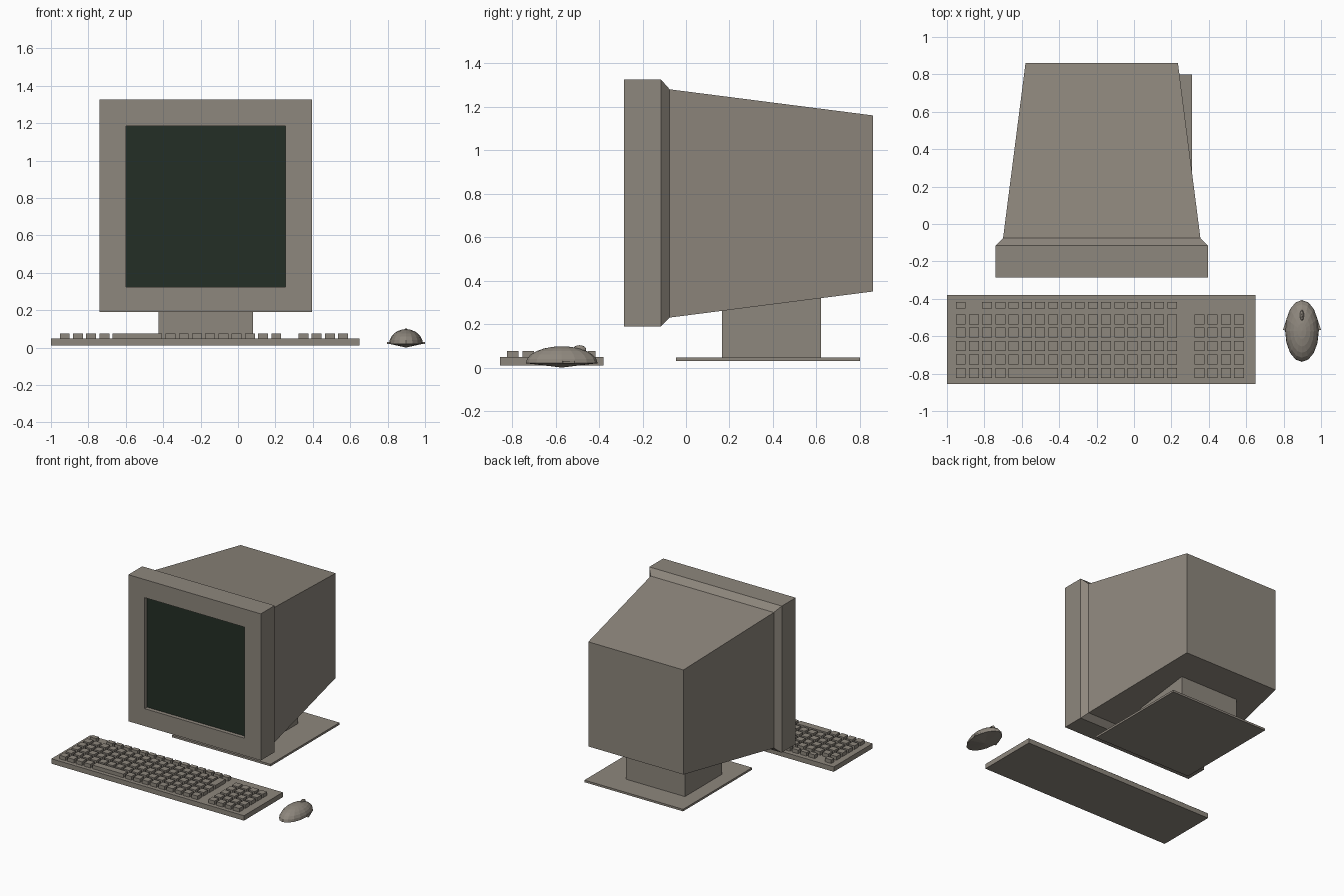
import bpy, bmesh
from mathutils import Matrix

cube = bpy.data.objects.get("Cube")
if cube:
    bpy.data.objects.remove(cube, do_unlink=True)


def material(name, rgb):
    mat = bpy.data.materials.new(name)
    mat.use_nodes = True
    mat.diffuse_color = (*rgb, 1)
    bsdf = next(n for n in mat.node_tree.nodes if n.type == 'BSDF_PRINCIPLED')
    bsdf.inputs["Base Color"].default_value = (*rgb, 1)
    return mat


PLASTIC = material("warm grey plastic", (0.27, 0.242, 0.205))
GLASS = material("dark green glass", (0.017, 0.028, 0.019))


def finish(name, bm, *mats):
    bmesh.ops.recalc_face_normals(bm, faces=bm.faces)
    mesh = bpy.data.meshes.new(name)
    bm.to_mesh(mesh)
    bm.free()
    for mat in mats or (PLASTIC,):
        mesh.materials.append(mat)
    obj = bpy.data.objects.new(name, mesh)
    bpy.context.collection.objects.link(obj)
    return obj


def add_box(bm, x, y, z):
    size = [b - a for a, b in (x, y, z)]
    mid = [(a + b) / 2 for a, b in (x, y, z)]
    bmesh.ops.create_cube(bm, size=1, matrix=Matrix.Translation(mid) @ Matrix.Diagonal((*size, 1)))


def box(name, x, y, z):
    bm = bmesh.new()
    add_box(bm, x, y, z)
    return finish(name, bm)


def add_loft(bm, rings):
    """Join equal rings of points and cap both ends; returns the first cap."""
    loops = [[bm.verts.new(p) for p in ring] for ring in rings]
    for a, b in zip(loops, loops[1:]):
        for i in range(len(a)):
            j = (i + 1) % len(a)
            bm.faces.new((a[i], a[j], b[j], b[i]))
    bm.faces.new(loops[-1])
    return bm.faces.new(loops[0])


# Monitor case: recessed screen, bezel, chamfer and tapering back in one loft
def rect(y, x0, x1, z0, z1):
    return [(x0, y, z0), (x1, y, z0), (x1, y, z1), (x0, y, z1)]


bm = bmesh.new()
screen = add_loft(bm, [
    rect(-0.255, -0.6, 0.255, 0.325, 1.185),
    rect(-0.285, -0.6, 0.255, 0.325, 1.185),
    rect(-0.285, -0.74, 0.395, 0.19, 1.325),
    rect(-0.115, -0.74, 0.395, 0.19, 1.325),
    rect(-0.075, -0.7, 0.355, 0.23, 1.28),
    rect(0.86, -0.58, 0.235, 0.35, 1.16),
])
screen.material_index = 1
finish("monitor_case", bm, PLASTIC, GLASS)

# Stand
box("stand_neck", (-0.425, 0.08), (0.165, 0.62), (0.04, 0.33))
box("stand_plate", (-0.535, 0.31), (-0.045, 0.8), (0.03, 0.046))

# Keyboard body
box("keyboard_body", (-1, 0.65), (-0.855, -0.38), (0.01, 0.048))

# Keys: a main block of 17 columns and a number pad of 4
KEY, PITCH, LEFT, PAD_LEFT = 0.053, 0.0707, -0.953, 0.323
KEY_Z = (0.045, 0.076)
rows = [(-0.451, -0.416)] + [(y - KEY, y) for y in (-0.483, -0.554, -0.626, -0.699, -0.771)]
bm = bmesh.new()
for r, row in enumerate(rows):
    for c in range(17):
        gap = r == 0 and c == 1
        space = r == 5 and 4 <= c <= 7
        tall = c == 16 and r in (1, 2)
        if not (gap or space or tall):
            x = LEFT + c * PITCH
            add_box(bm, (x, x + KEY), row, KEY_Z)
    if r:
        for c in range(4):
            x = PAD_LEFT + c * PITCH
            add_box(bm, (x, x + KEY), row, KEY_Z)
x = LEFT + 4 * PITCH
add_box(bm, (x, x + 3 * PITCH + KEY), rows[5], KEY_Z)
x = LEFT + 16 * PITCH
add_box(bm, (x, x + KEY), (rows[2][0], rows[1][1]), KEY_Z)
finish("keys", bm)

# Mouse: domed shell with a shallow pointed underside
MX, MY, MZ = 0.898, -0.572, 0.02
bm = bmesh.new()
bmesh.ops.create_uvsphere(bm, u_segments=16, v_segments=12, radius=1)
for v in bm.verts:
    if v.co.z < -0.01:
        # flatten the lower half into a cone
        flat = 1 + v.co.z
        length = v.co.xy.length
        if length > 1e-4:
            v.co.x *= flat / length
            v.co.y *= flat / length
        v.co.z *= 0.02 / 0.078
bmesh.ops.transform(bm, verts=bm.verts, matrix=Matrix.Translation((MX, MY, MZ))
                    @ Matrix.Diagonal((0.09, 0.165, 0.078, 1)))
finish("mouse_shell", bm)

# Mouse wheel
bm = bmesh.new()
bmesh.ops.create_uvsphere(bm, u_segments=12, v_segments=8, radius=1,
                          matrix=Matrix.Translation((MX, -0.49, 0.083))
                          @ Matrix.Diagonal((0.011, 0.031, 0.02, 1)))
finish("mouse_wheel", bm)

# Mouse side buttons, mirrored left and right
bm = bmesh.new()
for side in (-1, 1):
    outline = [(0.06, -0.49), (0.085, -0.515), (0.102, -0.566), (0.06, -0.575)]
    add_loft(bm, [[(MX + side * x, y, z) for x, y in outline] for z in (0.018, 0.03)])
finish("mouse_side_buttons", bm)
